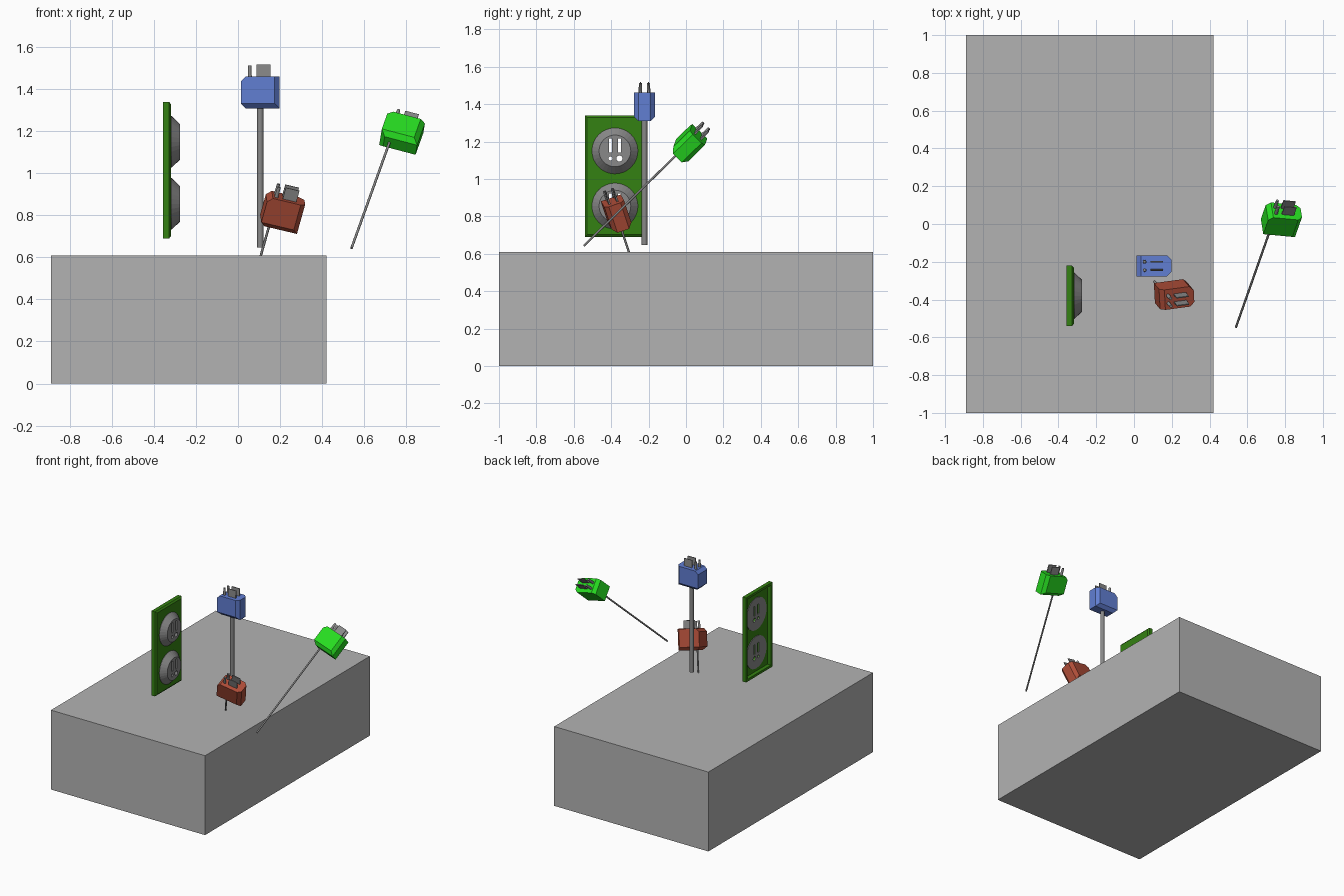
import bpy, bmesh, math
from mathutils import Vector, Matrix

if "Cube" in bpy.data.objects:
    bpy.data.objects.remove(bpy.data.objects["Cube"])


def material(name, rgb):
    m = bpy.data.materials.new(name)
    m.diffuse_color = (*rgb, 1)
    m.use_nodes = True
    m.node_tree.nodes["Principled BSDF"].inputs["Base Color"].default_value = m.diffuse_color
    return m


stone = material("light gray", (0.45, 0.45, 0.45))
metal = material("mid gray", (0.25, 0.25, 0.25))
dark_green = material("dark green", (0.034, 0.22, 0.006))
blue = material("blue", (0.12, 0.21, 0.65))
red = material("red", (0.43, 0.075, 0.04))
green = material("bright green", (0.02, 0.72, 0.015))


def finish(bm, name, mat, matrix=Matrix()):
    bmesh.ops.recalc_face_normals(bm, faces=bm.faces)
    me = bpy.data.meshes.new(name)
    bm.to_mesh(me)
    bm.free()
    ob = bpy.data.objects.new(name, me)
    bpy.context.collection.objects.link(ob)
    ob.matrix_world = matrix
    if mat:
        me.materials.append(mat)
    return ob


def add_box(bm, centre, size):
    m = Matrix.Translation(centre) @ Matrix.Diagonal((*size, 1))
    return bmesh.ops.create_cube(bm, size=1, matrix=m)["verts"]


def add_cone(bm, centre, r1, r2, depth, axis="Z", sides=32):
    rot = Matrix.Rotation(math.pi / 2, 4, "Y") if axis == "X" else Matrix()
    bmesh.ops.create_cone(bm, cap_ends=True, segments=sides, radius1=r1, radius2=r2,
                          depth=depth, matrix=Matrix.Translation(centre) @ rot)


def smooth(ob):
    bpy.ops.object.select_all(action="DESELECT")
    ob.select_set(True)
    bpy.context.view_layer.objects.active = ob
    bpy.ops.object.shade_smooth_by_angle(angle=math.radians(30))


# base block
bm = bmesh.new()
add_box(bm, (-0.235, 0, 0.305), (1.31, 2, 0.61))
finish(bm, "base_block", stone)

# wall plate: hollow at the back, chamfered at the front
PY, PZ = -0.38, 1.015
bm = bmesh.new()
rings = []
for x, hy, hz in [(-0.328, 0.142, 0.307), (-0.357, 0.142, 0.307), (-0.357, 0.16, 0.325),
                  (-0.328, 0.16, 0.325), (-0.318, 0.148, 0.313)]:
    rings.append([bm.verts.new((x, PY + a * hy, PZ + b * hz))
                  for a, b in ((-1, -1), (1, -1), (1, 1), (-1, 1))])
for r, s in zip(rings, rings[1:]):
    for i in range(4):
        bm.faces.new((r[i], r[(i + 1) % 4], s[(i + 1) % 4], s[i]))
bm.faces.new(rings[0])
bm.faces.new(rings[-1])
plate = finish(bm, "wall_plate", dark_green)

# socket discs and the cutter for their slots
SOCKETS = {"upper": 1.15, "lower": 0.855}
discs = []
cut = bmesh.new()
for label, z in SOCKETS.items():
    bm = bmesh.new()
    add_cone(bm, (-0.3245, PY, z), 0.123, 0.123, 0.017, "X")
    top = max(f.calc_center_median().x for f in bm.faces)
    front = [f for f in bm.faces if f.calc_center_median().x > top - 1e-4]
    new = bmesh.ops.extrude_face_region(bm, geom=front)["geom"]
    bmesh.ops.delete(bm, geom=front, context="FACES")
    for v in [g for g in new if isinstance(g, bmesh.types.BMVert)]:
        v.co = Vector((-0.276, PY + (v.co.y - PY) * 0.69, z + (v.co.z - z) * 0.69))
    discs.append(finish(bm, label + "_socket", metal))
    for side, r in ((-1, 0.011), (1, 0.016)):
        y = PY + side * 0.024
        add_box(cut, (-0.31, y, z + 0.028), (0.2, 0.017, 0.076))
        add_cone(cut, (-0.31, y, z - 0.041), r, r, 0.2, "X", 16)
cutter = finish(cut, "slot_cutter", None)
cutter.hide_render = True
cutter.hide_viewport = True
for ob in [plate] + discs:
    mod = ob.modifiers.new("slots", "BOOLEAN")
    mod.operation = "DIFFERENCE"
    mod.solver = "EXACT"
    mod.object = cutter


# plug: local x is the wide way, local z points along the prongs
def plug(name, mat, centre, up, wide, cord_x, cord_r, cord_len):
    u = Vector(up).normalized()
    w = Vector(wide)
    w = (w - u * w.dot(u)).normalized()
    v = u.cross(w)
    m = Matrix.Translation(centre) @ Matrix((w, v, u)).transposed().to_4x4()
    # body with chamfered edges
    bm = bmesh.new()
    add_box(bm, (0, 0, 0), (0.183, 0.112, 0.152))
    edges = []
    for e in bm.edges:
        c = (e.verts[0].co + e.verts[1].co) / 2
        bottom_long = c.z < -0.05 and abs(c.y) > 0.05
        left_cross = c.x < -0.05 and abs(c.z) > 0.05 and abs(c.y) < 0.01
        right_upright = c.x > 0.05 and abs(c.y) > 0.05
        if bottom_long or left_cross or right_upright:
            edges.append(e)
    bmesh.ops.bevel(bm, geom=edges, offset=0.023, segments=1, affect="EDGES")
    finish(bm, name + "_plug_body", mat, m)
    # two flat blades and two round pins
    bm = bmesh.new()
    for y in (-0.022, 0.022):
        blade = add_box(bm, (0.015, y, 0.098), (0.067, 0.011, 0.07))
        for p in blade:
            if p.co.z > 0.1:
                p.co.y = y + (p.co.y - y) * 0.5
        add_cone(bm, (-0.05, y, 0.095), 0.01, 0.008, 0.066, sides=12)
    finish(bm, name + "_plug_prongs", metal, m)
    # cord
    bm = bmesh.new()
    add_cone(bm, (cord_x, 0, -0.07 - cord_len / 2), cord_r, cord_r, cord_len, sides=16)
    smooth(finish(bm, name + "_plug_cord", metal, m))


plug("blue", blue, (0.106, -0.222, 1.385), (0, 0, 1), (1, 0, 0), 0, 0.015, 0.668)
plug("red", red, (0.21, -0.37, 0.813), (0.28, -0.33, 1), (1, 0.14, -0.25), -0.043, 0.006, 0.74)
plug("green", green, (0.779, 0.015, 1.186), (0.359, 1.02, 1), (1, -0.09, -0.26), -0.042, 0.006, 0.745)
